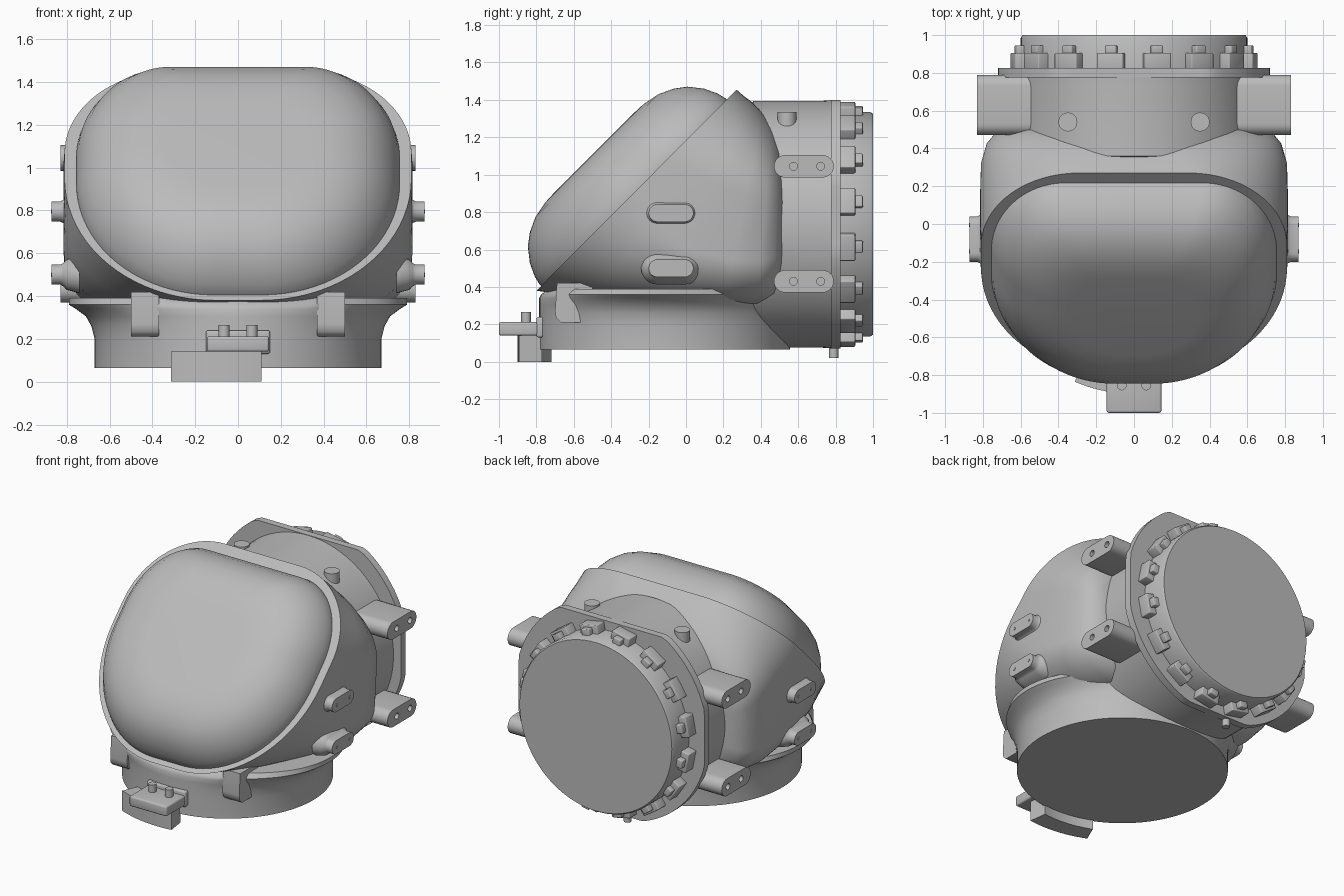
import bpy
import bmesh
import math
from math import sin, cos, pi, radians
from mathutils import Vector, Matrix

cube = bpy.data.objects.get("Cube")
if cube:
    bpy.data.objects.remove(cube, do_unlink=True)

grey = bpy.data.materials.new("cast_grey")
grey.use_nodes = True
grey.diffuse_color = (0.5, 0.5, 0.5, 1)
grey.node_tree.nodes["Principled BSDF"].inputs["Base Color"].default_value = (0.5, 0.5, 0.5, 1)

AXIS_Z = 0.735      # height of the rear opening's centre
BASE_Y = -0.115     # centre of the base ring


def shade(obj, angle=35):
    bpy.ops.object.select_all(action='DESELECT')
    bpy.context.view_layer.objects.active = obj
    obj.select_set(True)
    bpy.ops.object.shade_smooth_by_angle(angle=radians(angle))


def finish(name, bm, angle=35):
    bmesh.ops.recalc_face_normals(bm, faces=bm.faces)
    mesh = bpy.data.meshes.new(name)
    bm.to_mesh(mesh)
    bm.free()
    mesh.materials.append(grey)
    obj = bpy.data.objects.new(name, mesh)
    bpy.context.collection.objects.link(obj)
    shade(obj, angle)
    return obj


def loft(name, rings, angle=35):
    """Skin a list of equal-length closed rings and cap both ends."""
    bm = bmesh.new()
    loops = [[bm.verts.new(p) for p in ring] for ring in rings]
    n = len(loops[0])
    for a, b in zip(loops, loops[1:]):
        for i in range(n):
            j = (i + 1) % n
            bm.faces.new((a[i], a[j], b[j], b[i]))
    bm.faces.new(loops[0])
    bm.faces.new(loops[-1])
    return finish(name, bm, angle)


def box(name, lo, hi, bevel=0.0, turn=None):
    bm = bmesh.new()
    lo, hi = Vector(lo), Vector(hi)
    bmesh.ops.create_cube(bm, size=1, matrix=Matrix.Translation((lo + hi) / 2) @ Matrix.Diagonal((*(hi - lo), 1)))
    if bevel:
        bmesh.ops.bevel(bm, geom=bm.edges[:], offset=bevel, segments=3, affect='EDGES', profile=0.5)
    if turn:
        bm.transform(turn)
    return finish(name, bm)


def cylinder(name, start, end, radius, sides=24):
    start, end = Vector(start), Vector(end)
    d = end - start
    bm = bmesh.new()
    bmesh.ops.create_cone(bm, cap_ends=True, segments=sides, radius1=radius, radius2=radius, depth=d.length,
                          matrix=Matrix.Translation((start + end) / 2) @ d.to_track_quat('Z', 'Y').to_matrix().to_4x4())
    return finish(name, bm)


def rounded(bottom, top, half, low, high, n=20):
    """Rectangle standing between two (y, z) points, with elliptical corners.
    low and high are corner sizes as shares of the half width and the height."""
    ring = []
    for quarter in range(4):
        w, h = high if quarter < 2 else low
        for i in range(n + 1):
            t = pi / 2 * (quarter + i / n)
            sx = 1 if quarter in (0, 3) else -1
            x = half * (sx * (1 - w) + w * cos(t))
            k = (1 - h if quarter < 2 else h) + h * sin(t)
            ring.append((x, bottom[0] + (top[0] - bottom[0]) * k, bottom[1] + (top[1] - bottom[1]) * k))
    return ring


def pill(x, y, z, length, height, n=12):
    """Stadium ring in the side plane; length and height are half sizes."""
    ring = []
    for i in range(2 * n + 2):
        end = 1 if i <= n else -1
        a = -pi / 2 + pi * (i if end > 0 else i - 1) / n
        ring.append((x, y + end * (length - height) + height * cos(a), z + height * sin(a)))
    return ring


def lathe_y(name, profile, n=96):
    return loft(name, [[(r * cos(2 * pi * i / n), y, AXIS_Z + r * sin(2 * pi * i / n)) for i in range(n)]
                       for r, y in profile])


# Main housing, from the slanted front face to the rounded back
loft("housing", [
    rounded((-0.80, 0.38), (0.27, 1.455), 0.81, (0.87, 0.53), (0.64, 0.36)),
    rounded((-0.50, 0.335), (0.31, 1.42), 0.815, (0.72, 0.40), (0.66, 0.38)),
    rounded((-0.15, 0.31), (0.35, 1.39), 0.815, (0.52, 0.28), (0.70, 0.40)),
    rounded((0.20, 0.30), (0.41, 1.33), 0.81, (0.42, 0.24), (0.74, 0.42)),
    rounded((0.38, 0.31), (0.46, 1.27), 0.78, (0.40, 0.24), (0.76, 0.43)),
    rounded((0.47, 0.35), (0.50, 1.21), 0.73, (0.40, 0.25), (0.78, 0.44)),
    rounded((0.51, 0.43), (0.52, 1.12), 0.65, (0.40, 0.26), (0.80, 0.45))], 40)

# Domed front cover, rings shrinking along the slanted normal
cover = []
for inset, rise in ((0, -0.01), (0, 0.01), (0.012, 0.06), (0.045, 0.13), (0.10, 0.20),
                    (0.16, 0.245), (0.24, 0.282), (0.33, 0.30), (0.42, 0.304)):
    h, s = rise / math.sqrt(2), inset / math.sqrt(2)
    cover.append(rounded((-0.775 + s - h, 0.405 + s + h), (0.22 - s - h, 1.40 - s + h), 0.755 - inset,
                         (0.85, 0.52), (0.52, 0.36)))
loft("front_cover", cover, 60)

# Base ring with a shoulder flaring sideways
loft("base_ring", [[(rx * cos(2 * pi * i / 96), BASE_Y + ry * sin(2 * pi * i / 96), z) for i in range(96)]
                   for rx, ry, z in ((0.67, 0.67, 0.065), (0.67, 0.67, 0.2), (0.685, 0.67, 0.26),
                                     (0.71, 0.67, 0.305), (0.757, 0.67, 0.34), (0.79, 0.66, 0.36),
                                     (0.79, 0.62, 0.39))], 40)

# Rear neck and end cap
lathe_y("rear_neck", [(0.61, 0.33), (0.66, 0.36), (0.66, 0.73), (0.665, 0.80)])
lathe_y("end_cap", [(0.60, 0.80), (0.60, 0.985), (0.59, 1.0)])

# Rear flange: a disc with flat sides, smaller in its lower half
plates = []
for y in (0.775, 0.825):
    ring = []
    for i in range(96):
        a = 2 * pi * i / 96
        r = 0.745 + 0.04 * sin(a)
        ring.append((max(-0.72, min(0.72, r * cos(a))), y, AXIS_Z + max(-0.665, min(0.665, r * sin(a)))))
    plates.append(ring)
loft("rear_flange", plates)

# Clamp blocks and nuts around the end cap
for i in range(16):
    spin = Matrix.Translation((0, 0, AXIS_Z)) @ Matrix.Rotation(2 * pi * (i + 0.5) / 16, 4, 'Y')
    box(f"clamp_block_{i}", (-0.07, 0.82, 0.56), (0.07, 0.905, 0.655), 0.006, spin)
    box(f"clamp_nut_{i}", (-0.03, 0.90, 0.57), (0.03, 0.945, 0.64), 0.006, spin)

for side, label in ((1, "left"), (-1, "right")):
    # Rear mounting lugs with bolt holes
    for z in (0.43, 1.045):
        lug = loft(f"{label}_lug", [pill(side * x, 0.63, z, 0.16, 0.06) for x in (0.45, 0.83)])
        for y in (0.575, 0.72):
            cutter = cylinder("hole_cutter", (side * 0.75, y, z), (side * 0.9, y, z), 0.021)
            cut = lug.modifiers.new("hole", 'BOOLEAN')
            cut.operation, cut.solver, cut.object = 'DIFFERENCE', 'EXACT', cutter
            bpy.context.view_layer.objects.active = lug
            bpy.ops.object.modifier_apply(modifier=cut.name)
            bpy.data.objects.remove(cutter, do_unlink=True)
        shade(lug)
    # Side bosses with flared feet
    for z in (0.5, 0.795):
        loft(f"{label}_boss", [pill(side * x, -0.08, z, 0.12 + f, 0.047 + f) for x, f in
                               ((0.74, 0.04), (0.80, 0.024), (0.815, 0.008), (0.83, 0), (0.87, 0))])
        for y in (-0.145, -0.005):
            cylinder(f"{label}_boss_pin", (side * 0.86, y, z), (side * 0.874, y, z), 0.01, 12)
    # Top pegs
    cylinder(f"{label}_peg", (side * 0.35, 0.54, 1.2), (side * 0.35, 0.54, 1.335), 0.05)
    # Gussets beneath the front face, slanting back towards the top
    loft(f"{label}_gusset", [[(side * x, y, z) for y, z in
                              ((-0.5, 0.21), (-0.67, 0.21), (-0.695, 0.235), (-0.70, 0.27), (-0.69, 0.42), (-0.5, 0.42))]
                             for x in (0.37, 0.5)], 50)
    # Bracket screws
    cylinder(f"{label}_screw", (side * 0.065, -0.855, 0.2), (side * 0.065, -0.855, 0.265), 0.026, 12)

# Front bracket: plate, wall pad and curved block below
box("bracket_plate", (-0.145, -1.0, 0.14), (0.145, -0.72, 0.212), 0.012)
box("bracket_pad", (-0.15, -0.80, 0.13), (0.15, -0.72, 0.24), 0.012)
arc = []
for i in range(13):
    a = radians(-113.5 + 31.5 * i / 12)
    arc.append([(r * cos(a), BASE_Y + r * sin(a), z) for r, z in
                ((0.66, 0), (0.785, 0), (0.785, 0.14), (0.66, 0.14))])
loft("bracket_block", arc)

# Drain plug beneath the flange
cylinder("drain_plug", (-0.1, 0.79, 0.02), (-0.1, 0.79, 0.12), 0.025, 12)
